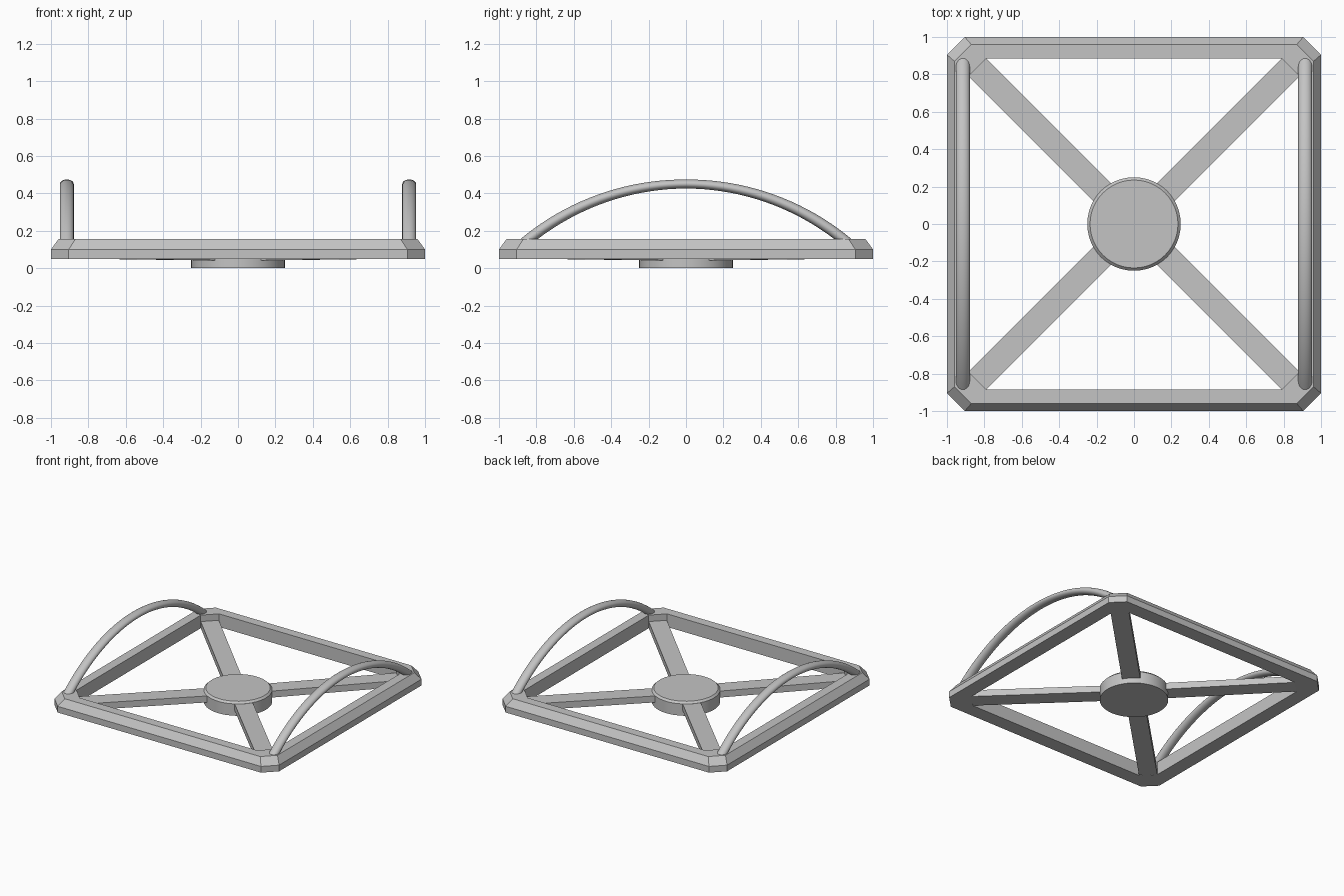
import bpy, bmesh, math
from mathutils import Matrix, Vector

if "Cube" in bpy.data.objects:
    bpy.data.objects.remove(bpy.data.objects["Cube"])

grey = bpy.data.materials.new("plain grey")
grey.diffuse_color = (0.55, 0.55, 0.55, 1)
grey.use_nodes = True
grey.node_tree.nodes["Principled BSDF"].inputs["Base Color"].default_value = grey.diffuse_color


def finish(name, bm, smooth=False):
    bmesh.ops.recalc_face_normals(bm, faces=bm.faces)
    mesh = bpy.data.meshes.new(name)
    bm.to_mesh(mesh)
    bm.free()
    mesh.materials.append(grey)
    obj = bpy.data.objects.new(name, mesh)
    bpy.context.collection.objects.link(obj)
    if smooth:
        bpy.ops.object.select_all(action='DESELECT')
        obj.select_set(True)
        bpy.context.view_layer.objects.active = obj
        bpy.ops.object.shade_smooth_by_angle(angle=math.radians(35))
    return obj


def skin(bm, rings, loop=False, caps=False):
    """Join equal closed rings of points with quads."""
    vs = [[bm.verts.new(p) for p in r] for r in rings]
    n = len(vs[0])
    for i in range(len(vs) if loop else len(vs) - 1):
        a, b = vs[i], vs[(i + 1) % len(vs)]
        for j in range(n):
            k = (j + 1) % n
            bm.faces.new((a[j], a[k], b[k], b[j]))
    if caps:
        bm.faces.new(vs[0])
        bm.faces.new(vs[-1])


def octagon(half, corner, z):
    """Square outline with cut corners."""
    h, c = half, corner
    return [(h, -c, z), (h, c, z), (c, h, z), (-c, h, z),
            (-h, c, z), (-h, -c, z), (-c, -h, z), (c, -h, z)]


# Square frame with cut corners and a sloped outer top edge
bm = bmesh.new()
skin(bm, [octagon(1.0, 0.905, 0.05), octagon(1.0, 0.905, 0.10),
          octagon(0.96, 0.87, 0.155), octagon(0.885, 0.79, 0.155),
          octagon(0.885, 0.79, 0.05)], loop=True)
finish("frame", bm)

# Round hub with a small top bevel
bm = bmesh.new()
N = 48
skin(bm, [[(r * math.cos(2 * math.pi * i / N), r * math.sin(2 * math.pi * i / N), z)
           for i in range(N)]
          for r, z in ((0.25, 0), (0.25, 0.095), (0.235, 0.11))], caps=True)
finish("hub", bm, smooth=True)

# Four flat spokes, dropping slightly toward the hub
for i in range(4):
    bm = bmesh.new()
    w = 0.067
    skin(bm, [[(r, -w, z), (r, w, z), (r, w, z + 0.052), (r, -w, z + 0.052)]
              for r, z in ((0.15, 0.041), (1.19, 0.051))], caps=True)
    bm.transform(Matrix.Rotation(math.radians(45 + 90 * i), 4, 'Z'))
    finish("spoke_%d" % (i + 1), bm)

# Two arched handles with an oval section, ends sunk into the frame
R, TOP, STEPS, SIDES = 1.344, 0.45, 40, 20
for side, label in ((-1, "left"), (1, "right")):
    rings = []
    for i in range(STEPS + 1):
        a = math.radians(-40.5 + 81 * i / STEPS)
        out = Vector((0, math.sin(a), math.cos(a)))
        mid = Vector((side * 0.915, 0, TOP - R)) + out * R
        thick = 0.024 + 0.005 * abs(2 * i / STEPS - 1)
        rings.append([mid + Vector((0.037 * math.cos(t), 0, 0)) + out * thick * math.sin(t)
                      for t in (2 * math.pi * j / SIDES for j in range(SIDES))])
    bm = bmesh.new()
    skin(bm, rings, caps=True)
    finish(label + "_handle", bm, smooth=True)
